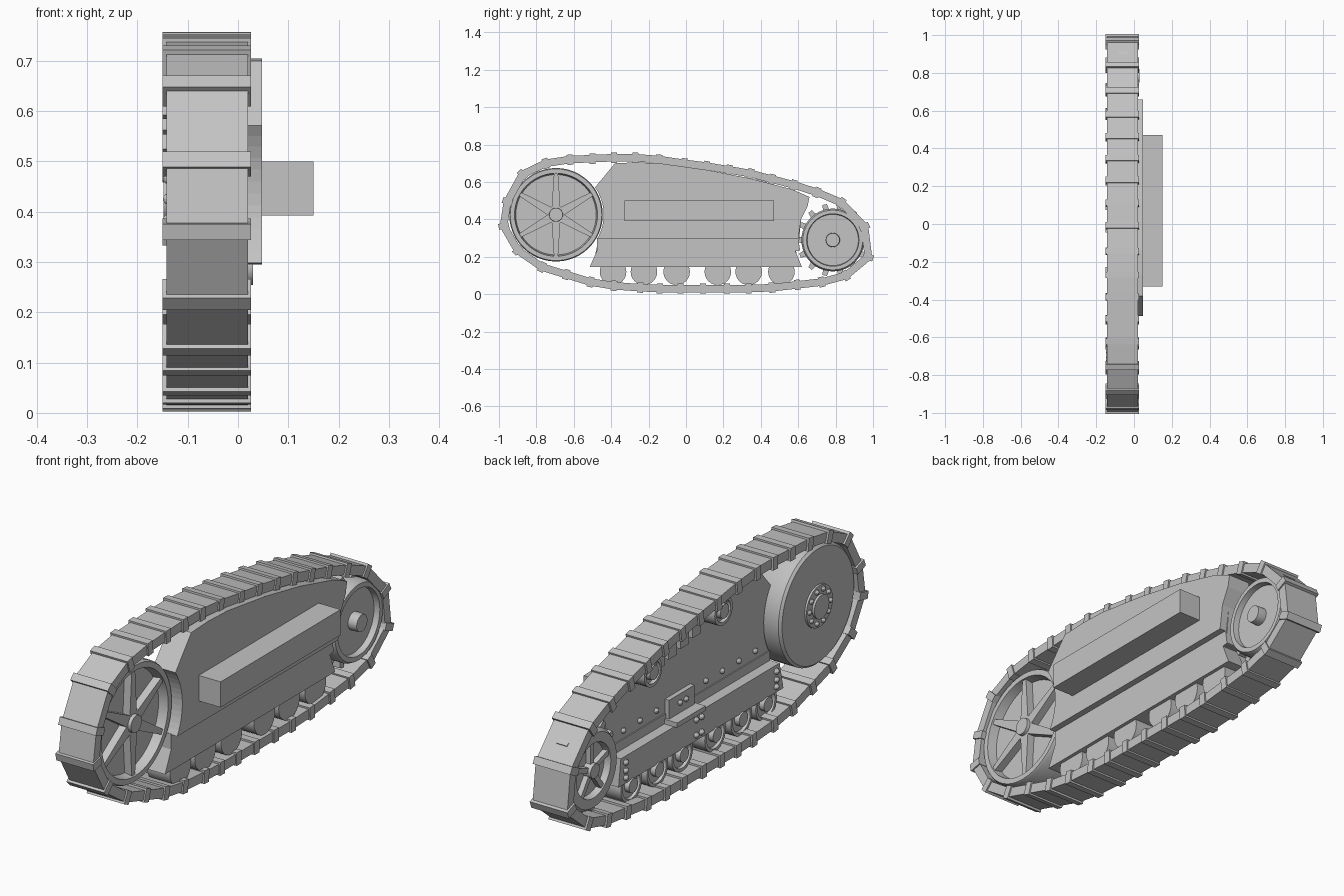
import bpy, bmesh
from math import sin, cos, pi, radians
from mathutils import Vector

cube = bpy.data.objects.get("Cube")
if cube:
    bpy.data.objects.remove(cube, do_unlink=True)

steel = bpy.data.materials.new("plain_grey_steel")
steel.use_nodes = True
GREY = (0.55, 0.55, 0.55, 1)
steel.diffuse_color = GREY
steel.node_tree.nodes["Principled BSDF"].inputs["Base Color"].default_value = GREY


def finish(name, bm, smooth=False):
    bmesh.ops.recalc_face_normals(bm, faces=bm.faces)
    mesh = bpy.data.meshes.new(name)
    bm.to_mesh(mesh)
    bm.free()
    mesh.materials.append(steel)
    obj = bpy.data.objects.new(name, mesh)
    bpy.context.collection.objects.link(obj)
    if smooth:
        bpy.ops.object.select_all(action='DESELECT')
        obj.select_set(True)
        bpy.context.view_layer.objects.active = obj
        bpy.ops.object.shade_smooth_by_angle(angle=radians(30))
    return obj


def add_prism(bm, outline, x0, x1):
    """Side outline in (y, z), extruded across x."""
    face = bm.faces.new([bm.verts.new((x0, y, z)) for y, z in outline])
    out = bmesh.ops.extrude_face_region(bm, geom=[face])
    for v in out["geom"]:
        if isinstance(v, bmesh.types.BMVert):
            v.co.x = x1


def prism(name, outlines, x0, x1):
    bm = bmesh.new()
    for outline in outlines:
        add_prism(bm, outline, x0, x1)
    return finish(name, bm)


def rect(y0, y1, z0, z1):
    return [(y0, z0), (y1, z0), (y1, z1), (y0, z1)]


def slab(p, q, inner, outer):
    """Rectangle along p-q, widened to both sides."""
    d = (q - p).normalized()
    n = Vector((-d.y, d.x))
    return [p + n * inner, q + n * inner, q - n * outer, p - n * outer]


def ring_point(c, r, a):
    return Vector((c[0] + r * cos(a), c[1] + r * sin(a)))


def arc(c, r, a0, a1, steps):
    return [ring_point(c, r, radians(a0 + (a1 - a0) * i / steps)) for i in range(steps + 1)]


def lathe(name, centres, profile, sides=32):
    """Turn an (x, radius) profile around the x axis at each centre."""
    bm = bmesh.new()
    for c in centres:
        rings = []
        for x, r in profile:
            pts = [ring_point(c, r, 2 * pi * i / sides) for i in range(sides)]
            rings.append([bm.verts.new((x, *p)) for p in pts])
        for a, b in zip(rings, rings[1:]):
            for i in range(sides):
                j = (i + 1) % sides
                bm.faces.new((a[i], a[j], b[j], b[i]))
        bm.faces.new(rings[0])
        bm.faces.new(rings[-1])
    return finish(name, bm, True)


def rivets(name, centres, x, r):
    bm = bmesh.new()
    for y, z in centres:
        out = bmesh.ops.create_uvsphere(bm, u_segments=10, v_segments=6, radius=r)
        bmesh.ops.translate(bm, verts=out["verts"], vec=(x, y, z))
    return finish(name, bm, True)


# Track: hinge points in hundredths, clockwise from the front top
hinges = [Vector(p) / 100 for p in (
    (-95.5, 49.5), (-87.5, 64), (-75, 70), (-62, 72), (-50, 72.5), (-38.5, 73), (-27, 73),
    (-14.5, 72), (-1, 70), (11, 68.5), (23, 66.5), (34.5, 64.5), (46, 61.5), (57.5, 58.5),
    (70, 54.5), (83, 49), (95.5, 36), (97.5, 20), (85.5, 10), (72.5, 6.5), (59.5, 5),
    (46, 3.5), (33.5, 3), (22, 3), (9, 3), (-3, 3), (-14, 3), (-24.5, 3.5), (-38.5, 4.5),
    (-51, 6.5), (-64, 10.5), (-77, 14.5), (-90, 23.5), (-97.5, 36.5))]
count = len(hinges)
prism("track_plates", [slab(hinges[i - 1], hinges[i], 0.02, 0.02) for i in range(count)], -0.142, 0.02)
bars = []
for i, p in enumerate(hinges):
    t = (hinges[(i + 1) % count] - hinges[i - 1]).normalized() * 0.016
    bars.append(slab(p - t, p + t, 0.027, 0.028))
prism("track_cross_bars", bars, -0.15, 0.026)

# Hull side: outer plate, inner web, lower girder
wheel = (-0.695, 0.425)
sprocket = (0.785, 0.29)
hull = arc(wheel, 0.255, -30, 35, 12) + [
    (-0.38, 0.70), (-0.27, 0.705), (-0.14, 0.70), (0.11, 0.665), (0.34, 0.62), (0.57, 0.56), (0.66, 0.52)]
hull += [(0.65, 0.47), (0.615, 0.40), (0.60, 0.295)]
prism("hull_outer_plate", [hull], 0.015, 0.048)
web = [(y, z) for y, z in hull[:-1]] + [(0.60, 0.23), (-0.47, 0.23)]
prism("hull_inner_web", [web], -0.055, 0.015)
girder = [(-0.515, 0.145), (0.62, 0.145), (0.585, 0.23), (0.61, 0.235), (0.60, 0.30), (-0.475, 0.30),
          (-0.475, 0.235)]
prism("lower_girder", [girder], -0.06, 0.02)
prism("girder_ledge", [[(-0.5, 0.145), (0.60, 0.145), (0.585, 0.26), (-0.475, 0.26)]], -0.105, -0.055)
prism("side_box", [rect(-0.33, 0.47, 0.392, 0.50)], 0.045, 0.15)

# Bracket and rivets on the inner side
prism("bracket_plate", [rect(0.05, 0.22, 0.26, 0.36)], -0.075, -0.05)
prism("bracket_shelf", [rect(0.04, 0.23, 0.26, 0.28)], -0.12, -0.05)
rivets("bracket_rivets", [(y, 0.325) for y in (0.11, 0.15)], -0.077, 0.012)
rivets("web_rivets", [(-0.38 + 0.11 * i, 0.335) for i in range(9) if i not in (4, 5)], -0.057, 0.012)
ledge_spots = [(y, z) for y in (-0.45, 0.555) for z in (0.17, 0.2, 0.235)]
ledge_spots += [(y, z) for y in (0.05, 0.085) for z in (0.17, 0.235)]
rivets("ledge_rivets", ledge_spots, -0.107, 0.013)

# Road wheels and return rollers
road = [(y, 0.12) for y in (-0.39, -0.225, -0.05, 0.17, 0.335, 0.51)]
lathe("road_wheels", road, [(-0.112, 0.02), (-0.112, 0.03), (-0.09, 0.03), (-0.09, 0.055),
                            (-0.102, 0.058), (-0.102, 0.071), (0.005, 0.071)], 24)
rollers = [(0.39, 0.555), (-0.08, 0.635)]
lathe("return_rollers", rollers, [(-0.125, 0.022), (-0.125, 0.03), (-0.105, 0.032), (-0.105, 0.045),
                                  (-0.12, 0.047), (-0.12, 0.06), (-0.05, 0.06)], 24)
skids = []
for i in range(4):
    y = 0.03 + 0.08 * i
    skids.append(rect(y, y + 0.055, 0.575 - 0.015 * i, 0.655 - 0.015 * i))
prism("skid_blocks", skids, -0.09, -0.05)

# Front idler wheel: dished on the outside, bolted hub on the inside
lathe("idler_wheel", [wheel], [(-0.15 + 0.02, 0.205), (-0.13, 0.24), (-0.12, 0.25), (-0.005, 0.25),
                               (0.005, 0.245), (0.005, 0.222), (-0.035, 0.215)], 48)
lathe("idler_inner_disc", [wheel], [(-0.122, 0.22), (-0.1, 0.22)], 48)
lathe("idler_hub_ring", [wheel], [(-0.148, 0.04), (-0.148, 0.05), (-0.138, 0.05), (-0.138, 0.088),
                                  (-0.12, 0.09)])
lathe("idler_outer_hub", [wheel], [(-0.04, 0.04), (0.012, 0.036)])
rivets("idler_bolts", [ring_point(wheel, 0.07, 2 * pi * i / 10) for i in range(10)], -0.139, 0.011)
spokes = []
for i in range(6):
    a = pi / 2 + i * pi / 3
    root, tip = ring_point(wheel, 0.025, a), ring_point(wheel, 0.222, a)
    side = Vector((-sin(a), cos(a)))
    spokes.append([root + side * 0.024, root - side * 0.024, tip - side * 0.011, tip + side * 0.011])
prism("idler_spokes", spokes, -0.04, -0.002)

# Rear drive sprocket: rim, teeth, hub and inner star
lathe("sprocket_rim", [sprocket], [(-0.09, 0.11), (-0.118, 0.115), (-0.118, 0.155), (-0.1, 0.168),
                                   (0.0, 0.168), (0.015, 0.16), (0.015, 0.14), (-0.01, 0.137)], 40)
lathe("sprocket_hub", [sprocket], [(-0.125, 0.018), (-0.125, 0.03), (-0.085, 0.032), (0.0, 0.038), (0.03, 0.036)])
teeth = []
for i in range(14):
    a = 2 * pi * i / 14
    teeth.append([ring_point(sprocket, r, a + s) for r, s in ((0.15, -0.13), (0.195, -0.06), (0.195, 0.06), (0.15, 0.13))])
prism("sprocket_teeth", teeth, -0.085, -0.035)
star = []
for i in range(5):
    a = pi / 2 + 2 * pi * i / 5
    star.append(slab(ring_point(sprocket, 0.02, a), ring_point(sprocket, 0.115, a), 0.011, 0.011))
prism("sprocket_star", star, -0.112, -0.088)
